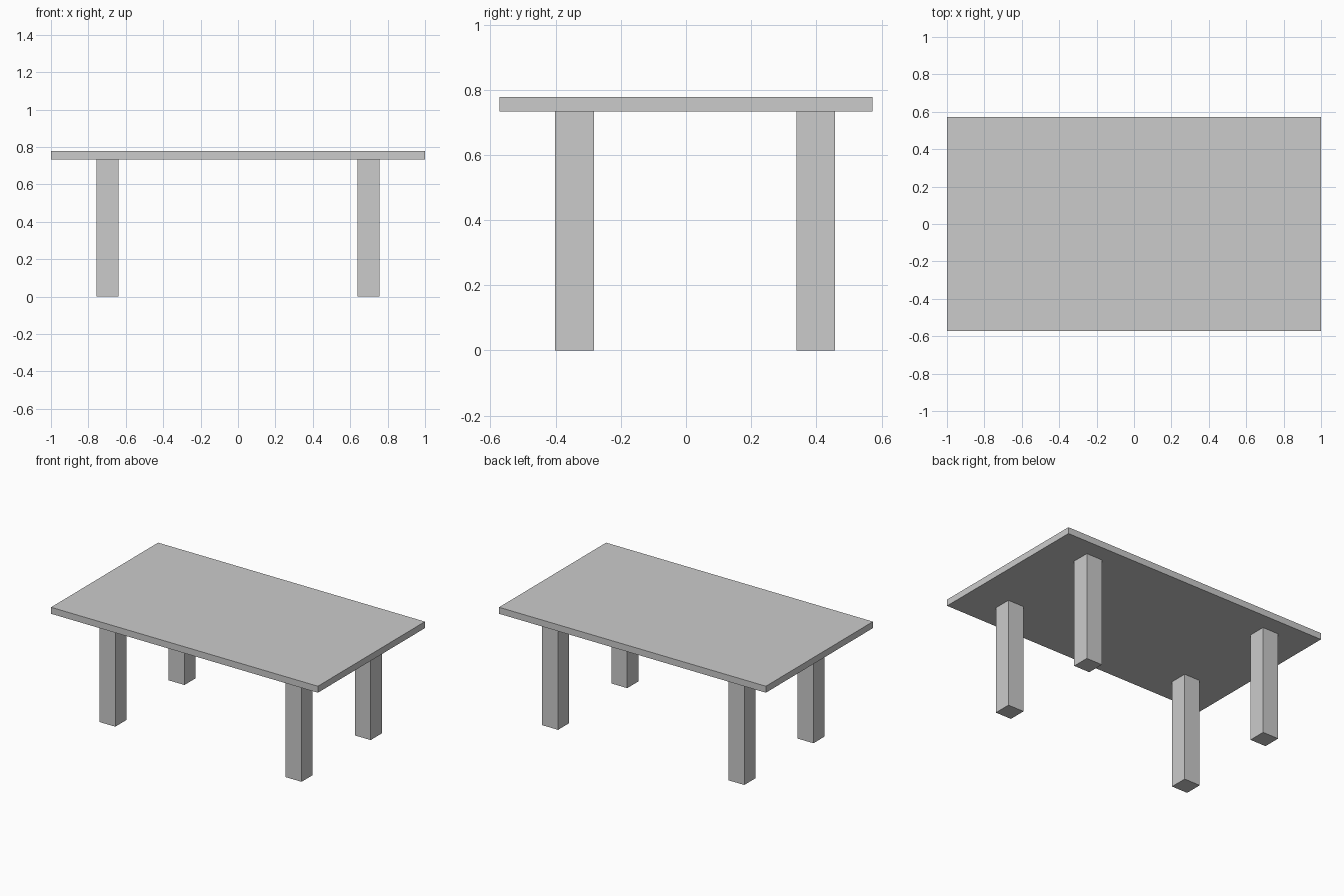
import bpy

if "Cube" in bpy.data.objects:
    bpy.data.objects.remove(bpy.data.objects["Cube"])

TOP_Z, UNDER_Z = 0.778, 0.734
LEG_W = 0.119
LEG_X = 0.698


def box(name, center, size):
    """Add an axis-aligned box with clean, applied scale."""
    bpy.ops.mesh.primitive_cube_add(size=1, location=center)
    obj = bpy.context.object
    obj.name = name
    obj.scale = size
    bpy.ops.object.transform_apply(location=False, rotation=False, scale=True)
    return obj


# Table top
box("table_top", (0, 0, (TOP_Z + UNDER_Z) / 2), (2.0, 1.146, TOP_Z - UNDER_Z))

# Four square legs, the whole set shifted slightly towards the back
for row, y in (("front", -0.342), ("back", 0.398)):
    for side, sign in (("left", -1), ("right", 1)):
        box(f"{row}_{side}_leg", (sign * LEG_X, y, UNDER_Z / 2),
            (LEG_W, LEG_W, UNDER_Z))
